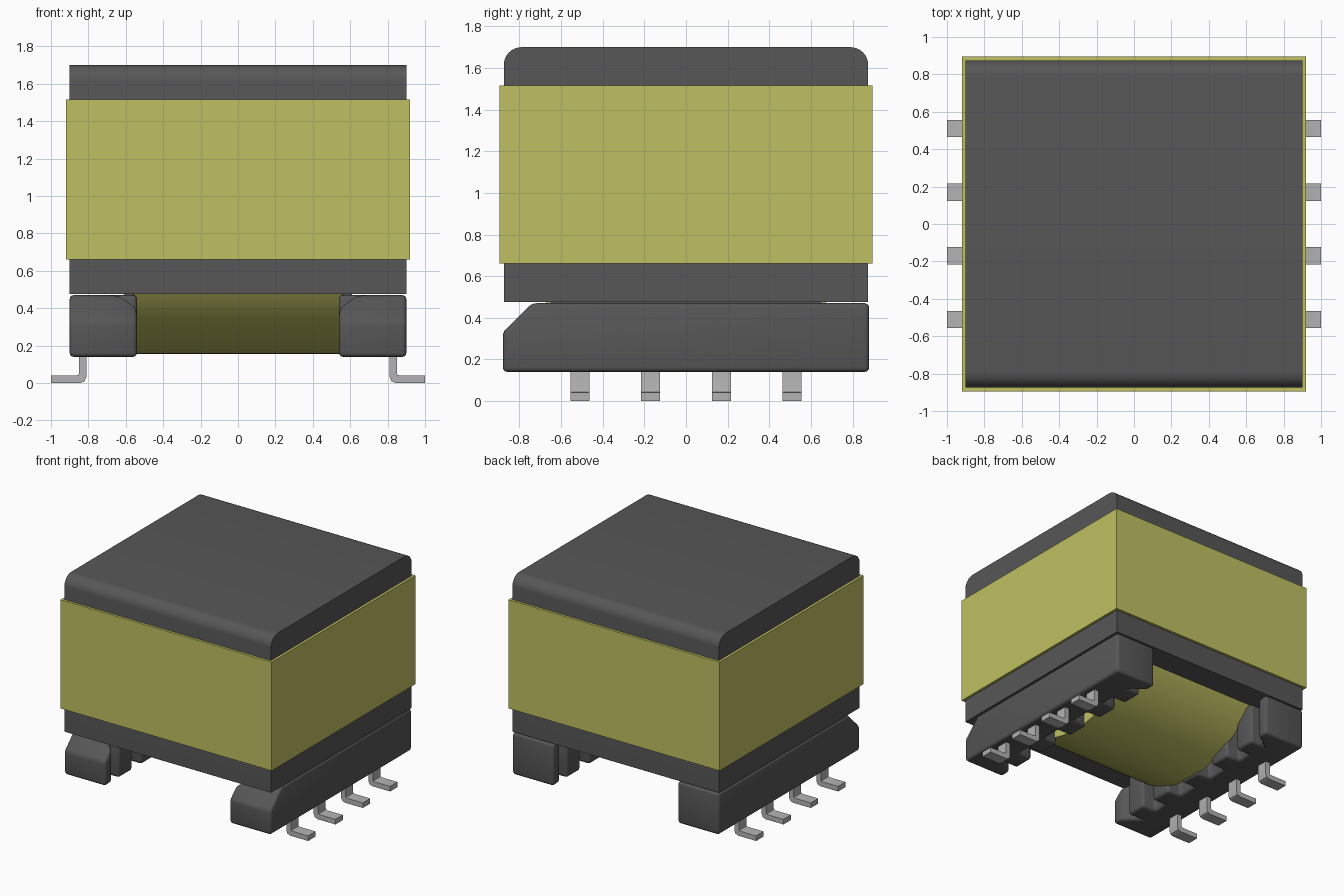
import bpy, bmesh, math
from mathutils import Vector

cube = bpy.data.objects.get("Cube")
if cube:
    bpy.data.objects.remove(cube, do_unlink=True)


def material(name, rgb, metallic=0.0):
    m = bpy.data.materials.new(name)
    m.use_nodes = True
    m.diffuse_color = (*rgb, 1)
    m.node_tree.nodes["Principled BSDF"].inputs["Base Color"].default_value = (*rgb, 1)
    return m


DARK = material("dark_grey", (0.095, 0.095, 0.095))
TAPE = material("yellow_tape", (0.53, 0.53, 0.125))
METAL = material("pin_grey", (0.45, 0.45, 0.45))


def extrude(points, axis, lo, hi):
    """Prism from a 2D outline; axis is the extrusion axis (0=x, 1=y, 2=z)."""
    bm = bmesh.new()
    verts = []
    for a, b in points:
        co = [a, b]
        co.insert(axis, lo)
        verts.append(bm.verts.new(co))
    face = bm.faces.new(verts)
    ext = bmesh.ops.extrude_face_region(bm, geom=[face])["geom"]
    step = Vector((0, 0, 0))
    step[axis] = hi - lo
    bmesh.ops.translate(bm, vec=step, verts=[v for v in ext if isinstance(v, bmesh.types.BMVert)])
    bmesh.ops.recalc_face_normals(bm, faces=bm.faces)
    return bm


def round_edges(bm, width, test=lambda e: True, segments=3):
    edges = [e for e in bm.edges if e.is_manifold and e.calc_face_angle() > 0.4 and test(e)]
    bmesh.ops.bevel(bm, geom=edges, offset=width, segments=segments, profile=0.5,
                    affect='EDGES', clamp_overlap=False)


def finish(bm, name, mat, smooth=True, mirror=False):
    bmesh.ops.recalc_face_normals(bm, faces=bm.faces)
    mesh = bpy.data.meshes.new(name)
    bm.to_mesh(mesh)
    bm.free()
    ob = bpy.data.objects.new(name, mesh)
    bpy.context.collection.objects.link(ob)
    mesh.materials.append(mat)
    if smooth:
        bpy.ops.object.select_all(action='DESELECT')
        ob.select_set(True)
        bpy.context.view_layer.objects.active = ob
        bpy.ops.object.shade_smooth_by_angle(angle=math.radians(35))
    if mirror:
        ob.modifiers.new("Mirror", 'MIRROR').use_mirror_merge = False
    return ob


def rect(a0, a1, b0, b1):
    return [(a0, b0), (a1, b0), (a1, b1), (a0, b1)]


# Core block, with its two long top edges rounded
core = extrude(rect(-0.875, 0.875, 0.475, 1.70), 0, -0.90, 0.90)
round_edges(core, 0.085, lambda e: all(v.co.z > 1.6 for v in e.verts)
            and abs(e.verts[0].co.x - e.verts[1].co.x) > 1, 8)
finish(core, "core", DARK)

# Tape wrapped round the core
finish(extrude(rect(-0.92, 0.92, -0.895, 0.895), 2, 0.66, 1.515), "tape_wrap", TAPE, False)

# Thin plate under the core
finish(extrude(rect(-0.61, 0.61, -0.65, 0.65), 2, 0.466, 0.48), "bobbin_plate", DARK, False)

# Round winding hanging below the core, axis along x
R, CZ, HALF = 0.87, 1.025, math.asin(0.69 / 0.87)
arc = []
for i in range(41):
    t = -HALF + 2 * HALF * i / 40
    arc.append((R * math.sin(t), CZ - R * math.cos(t)))
finish(extrude(arc, 0, -0.56, 0.56), "winding", TAPE)

# Pin rails: comb outline with wire notches on the inner side
half = [(0.54, 0.09), (0.66, 0.09), (0.66, 0.25), (0.54, 0.25), (0.54, 0.43), (0.66, 0.43),
        (0.66, 0.54), (0.54, 0.54), (0.54, 0.71), (0.66, 0.71), (0.54, 0.80), (0.54, 0.88),
        (0.90, 0.88)]
comb = half + [(x, -y) for x, y in reversed(half)]
rail = extrude(comb, 2, 0.14, 0.47)
# Sloped front top corner
cut = bmesh.ops.bisect_plane(rail, geom=rail.verts[:] + rail.edges[:] + rail.faces[:],
                             plane_co=(0, -0.88, 0.33), plane_no=(0, -1, 1), clear_outer=True)
open_edges = [e for e in rail.edges if e.is_boundary]
bmesh.ops.holes_fill(rail, edges=open_edges, sides=0)
bmesh.ops.recalc_face_normals(rail, faces=rail.faces)
round_edges(rail, 0.022)
finish(rail, "pin_rail", DARK, mirror=True)

# Bent pins, four on each side
side = [(0.81, 0.20), (0.81, 0.055), (0.815, 0.042), (0.83, 0.04), (1.0, 0.04), (1.0, 0.0)]
bend = [(0.85 - 0.0 + 0.0, 0.20)]
inner = [(0.81, 0.20), (0.81, 0.035), (0.82, 0.01), (0.845, 0.0), (1.0, 0.0), (1.0, 0.04),
         (0.865, 0.04), (0.853, 0.044), (0.85, 0.055), (0.85, 0.20)]
for i in range(4):
    y = -0.51 + 0.34 * i
    finish(extrude(inner, 1, y - 0.046, y + 0.046), f"pin_{i + 1}", METAL, mirror=True)
